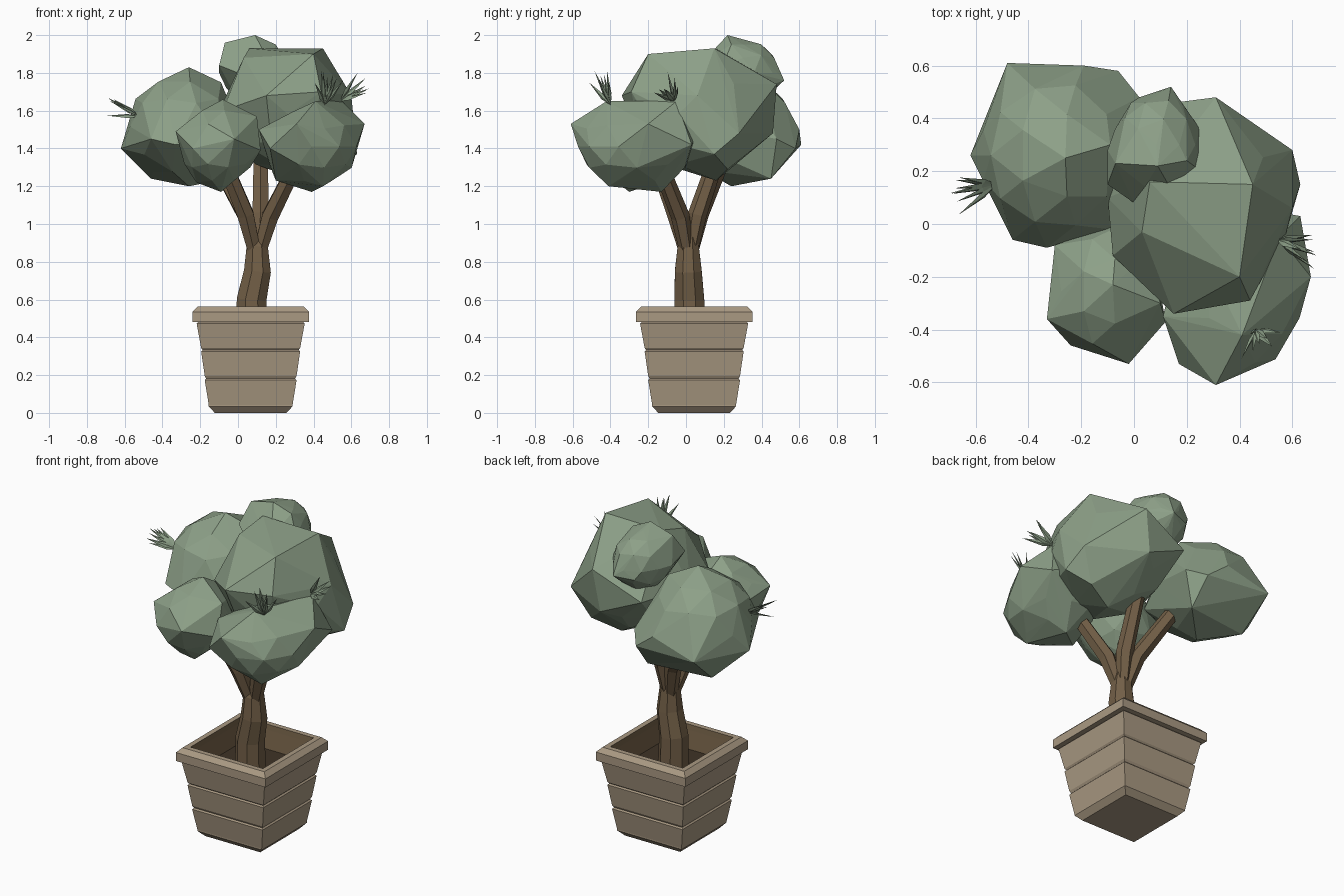
import bpy, bmesh, math, random
from mathutils import Vector

if "Cube" in bpy.data.objects:
    bpy.data.objects.remove(bpy.data.objects["Cube"])


def material(name, rgb):
    m = bpy.data.materials.new(name)
    m.use_nodes = True
    m.diffuse_color = (*rgb, 1)
    m.node_tree.nodes["Principled BSDF"].inputs["Base Color"].default_value = (*rgb, 1)
    return m


LEAF = material("leaf green", (0.265, 0.35, 0.245))
BARK = material("bark brown", (0.17, 0.115, 0.063))
CLAY = material("pot clay", (0.40, 0.32, 0.225))
SOIL = material("soil brown", (0.05, 0.033, 0.02))
POT = Vector((0.067, 0.043, 0))


def finish(bm, name, *mats):
    bmesh.ops.recalc_face_normals(bm, faces=bm.faces)
    mesh = bpy.data.meshes.new(name)
    bm.to_mesh(mesh)
    bm.free()
    for m in mats:
        mesh.materials.append(m)
    obj = bpy.data.objects.new(name, mesh)
    bpy.context.collection.objects.link(obj)


def loft(bm, rings):
    """Skin a list of equal rings of points and cap both ends."""
    rings = [[bm.verts.new(p) for p in r] for r in rings]
    n = len(rings[0])
    for a, b in zip(rings, rings[1:]):
        for i in range(n):
            j = (i + 1) % n
            bm.faces.new((a[i], a[j], b[j], b[i]))
    bm.faces.new(rings[0])
    return bm.faces.new(rings[-1])


def square(half, z):
    return [POT + Vector((x * half, y * half, z)) for x, y in ((-1, -1), (1, -1), (1, 1), (-1, 1))]


# Square pot: foot, three overlapping tiers, chamfered rim, hollow inside
profile = [(0.19, 0), (0.222, 0.035)]
for z, low, high in ((0.035, 0.222, 0.243), (0.187, 0.243, 0.262), (0.335, 0.262, 0.286)):
    profile += [(low, z + 0.008), (high, z + 0.138), (high - 0.008, z + 0.146)]
profile += [(0.28, 0.48), (0.309, 0.482), (0.309, 0.535), (0.282, 0.562),
            (0.25, 0.562), (0.245, 0.53), (0.225, 0.42)]
bm = bmesh.new()
soil = loft(bm, [square(h, z) for h, z in profile])
for f in bm.faces:
    c = f.calc_center_median()
    if c.z > 0.4 and max(abs(v.co.x - POT.x) for v in f.verts) < 0.252:
        f.material_index = 1
soil.material_index = 2
finish(bm, "pot", CLAY, BARK, SOIL)


def limb(name, path, sides):
    """Faceted tapering limb through (x, y, z, radius) points."""
    bm = bmesh.new()
    pts = [Vector(p[:3]) for p in path]
    rings = []
    for k, p in enumerate(pts):
        d = pts[min(k + 1, len(pts) - 1)] - pts[max(k - 1, 0)]
        q = Vector((0, 0, 1)).rotation_difference(d)
        r = path[k][3]
        rings.append([p + q @ Vector((r * math.cos(a), r * math.sin(a), 0))
                      for a in (math.tau * (i + 0.5) / sides for i in range(sides))])
    loft(bm, rings)
    finish(bm, name, BARK)


# Trunk and the four branches that carry the foliage
limb("trunk", [(0.072, 0.02, 0.4, 0.09), (0.072, 0.018, 0.6, 0.085), (0.103, 0.012, 0.75, 0.077),
               (0.102, 0.012, 0.88, 0.061), (0.11, 0.02, 0.95, 0.04)], 8)
for name, mid, tip in (
        ("branch_back_left", (0.04, 0.07, 1.05), (-0.13, 0.2, 1.36)),
        ("branch_front_left", (0.04, -0.05, 1.05), (-0.07, -0.15, 1.32)),
        ("branch_front_right", (0.17, -0.03, 1.04), (0.31, -0.14, 1.32)),
        ("branch_back", (0.12, 0.06, 1.05), (0.12, 0.18, 1.4))):
    limb(name, [(0.1, 0.015, 0.8, 0.035), (*mid, 0.05), (*tip, 0.042)], 6)


def clump(name, corners):
    """Faceted leaf mass: hull of its outer corners over a round core."""
    low = Vector([min(axis) for axis in zip(*corners)])
    high = Vector([max(axis) for axis in zip(*corners)])
    bm = bmesh.new()
    bmesh.ops.create_icosphere(bm, subdivisions=2, radius=0.89)
    bmesh.ops.delete(bm, geom=bm.edges[:], context="EDGES_FACES")
    for v in bm.verts:
        v.co = (low + high) / 2 + Vector([c * s / 2 for c, s in zip(v.co, high - low)])
    for c in corners:
        bm.verts.new(c)
    bmesh.ops.convex_hull(bm, input=bm.verts[:])
    bmesh.ops.delete(bm, geom=[v for v in bm.verts if not v.link_faces], context="VERTS")
    finish(bm, name, LEAF)


clump("foliage_back_left", [
    (-0.62, 0.26, 1.4), (-0.48, 0.61, 1.42), (-0.19, 0.6, 1.5), (-0.06, 0.58, 1.4),
    (0.02, 0.48, 1.45), (-0.46, -0.06, 1.45), (-0.33, -0.09, 1.42), (-0.09, -0.02, 1.45),
    (-0.26, 0.25, 1.83), (-0.44, 0.2, 1.72), (-0.09, 0.3, 1.75), (-0.46, 0.4, 1.24),
    (-0.26, 0.24, 1.2), (-0.05, 0.45, 1.24)])
clump("foliage_front_left", [
    (-0.3, -0.08, 1.45), (-0.33, -0.36, 1.49), (-0.24, -0.46, 1.4), (-0.02, -0.53, 1.45),
    (0.12, -0.37, 1.39), (0.1, -0.3, 1.57), (-0.08, -0.23, 1.66), (-0.09, -0.3, 1.17),
    (-0.22, -0.25, 1.22), (0, 0.02, 1.45)])
clump("foliage_front_right", [
    (0.31, -0.61, 1.53), (0.17, -0.53, 1.4), (0.11, -0.35, 1.5), (0.55, -0.44, 1.42),
    (0.67, -0.2, 1.53), (0.63, 0.03, 1.42), (0.41, -0.42, 1.65), (0.55, -0.05, 1.65),
    (0.39, -0.13, 1.17), (0.45, -0.41, 1.2), (0.2, -0.3, 1.23), (0.3, 0.09, 1.53)])
clump("foliage_main", [
    (0.31, 0.48, 1.74), (0.6, 0.28, 1.48), (0.6, 0.06, 1.68), (0.44, -0.29, 1.7),
    (0.15, -0.34, 1.68), (-0.08, -0.12, 1.6), (-0.1, 0.1, 1.6), (0.03, -0.03, 1.88),
    (0.45, 0.15, 1.93), (0.4, -0.2, 1.9), (0.06, 0.16, 1.93), (0.63, 0.15, 1.37),
    (0.33, 0.16, 1.23), (0.27, 0.46, 1.48), (0, 0.44, 1.6), (0.5, 0.22, 1.29)])
clump("foliage_top", [
    (-0.1, 0.28, 1.8), (-0.1, 0.15, 1.84), (0, 0.08, 1.8), (0.17, 0.08, 1.85),
    (0.27, 0.19, 1.83), (0.25, 0.36, 1.8), (0.14, 0.52, 1.76), (0.02, 0.48, 1.75),
    (0.09, 0.22, 2), (-0.07, 0.23, 1.96), (0.2, 0.24, 1.95), (0.08, 0.3, 1.6)])


def tuft(name, root, aim, seed):
    """Spray of thin pointed blades."""
    rng = random.Random(seed)
    bm = bmesh.new()
    root, aim = Vector(root), Vector(aim)
    for _ in range(7):
        d = aim + Vector([rng.uniform(-0.08, 0.08) for _ in range(3)])
        d *= rng.uniform(0.85, 1.05) * aim.length / d.length
        side = d.orthogonal().normalized() * 0.016
        up = d.cross(side).normalized() * 0.007
        mid = root + d * 0.35
        ring = [bm.verts.new(mid + o) for o in (side, up, -side, -up)]
        ends = [bm.verts.new(root), bm.verts.new(root + d)]
        for i in range(4):
            for e in ends:
                bm.faces.new((ring[i], ring[(i + 1) % 4], e))
    finish(bm, name, LEAF)


tuft("leaf_tuft_left", (-0.52, 0.15, 1.57), (-0.18, -0.03, 0.08), 1)
tuft("leaf_tuft_front", (0.46, -0.4, 1.63), (0.0, -0.08, 0.17), 2)
tuft("leaf_tuft_right", (0.54, -0.06, 1.65), (0.16, -0.02, 0.08), 4)
